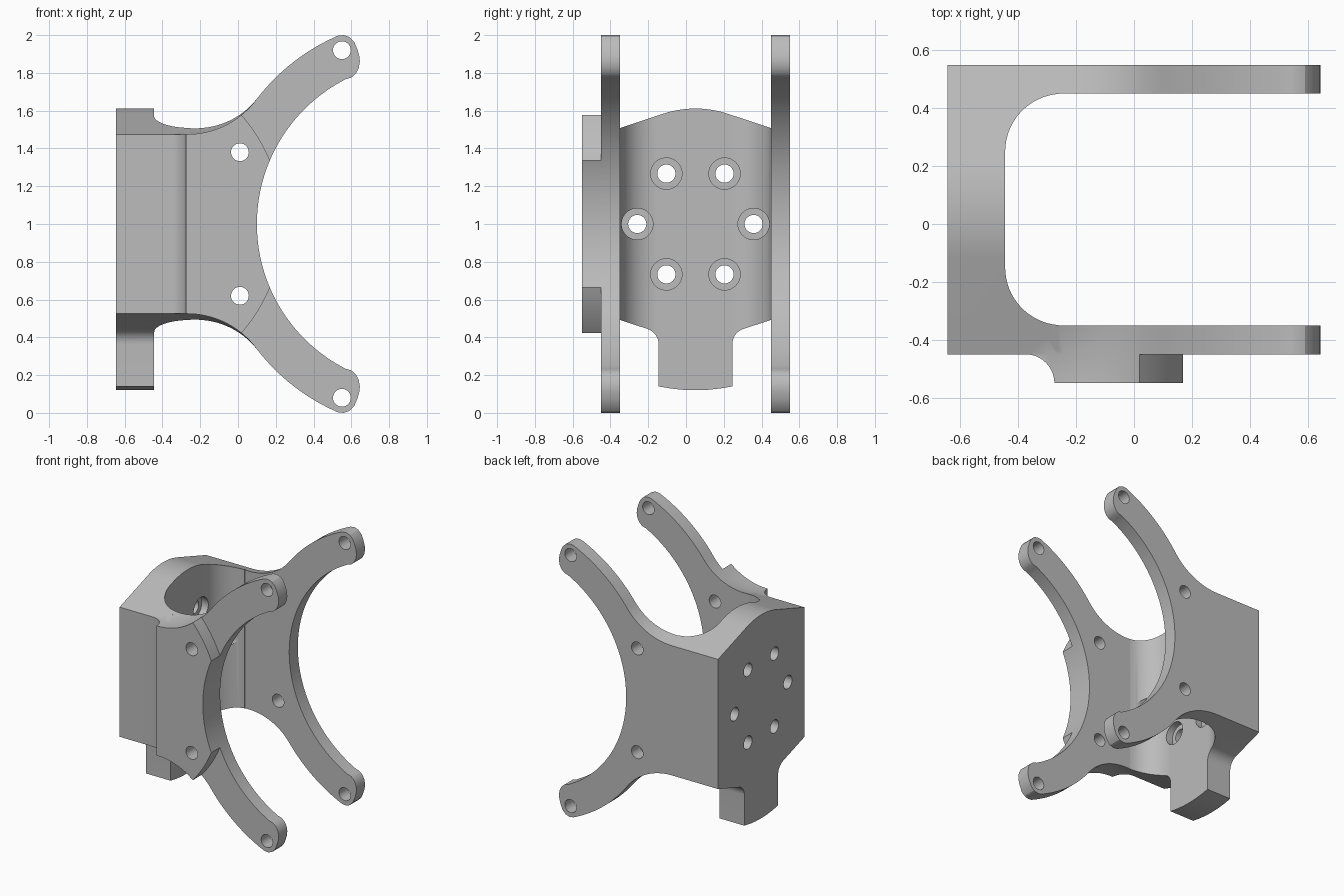
import bpy, bmesh, math
from mathutils import Vector

cube = bpy.data.objects.get("Cube")
if cube:
    bpy.data.objects.remove(cube, do_unlink=True)

grey = bpy.data.materials.new("plain grey")
grey.use_nodes = True
colour = (0.5, 0.5, 0.5, 1)
grey.diffuse_color = colour
grey.node_tree.nodes["Principled BSDF"].inputs["Base Color"].default_value = colour

MID = 0.05        # y of the bracket's plane of symmetry
BACK = -0.645     # outer face of the wall
EDGE = 1.475      # top of the outer side faces
SLOPE = 0.33      # roof slope of the wall


def arc(cx, cy, r, start, end, n=16):
    return [(cx + r * math.cos(math.radians(start + (end - start) * i / n)),
             cy + r * math.sin(math.radians(start + (end - start) * i / n)))
            for i in range(n + 1)]


def loft(name, ring_a, ring_b):
    """Closed solid between two matching rings of 3D points."""
    bm = bmesh.new()
    a = [bm.verts.new(p) for p in ring_a]
    b = [bm.verts.new(p) for p in ring_b]
    bm.faces.new(a)
    bm.faces.new(b[::-1])
    for i in range(len(a)):
        j = (i + 1) % len(a)
        bm.faces.new((a[i], b[i], b[j], a[j]))
    bmesh.ops.recalc_face_normals(bm, faces=bm.faces)
    mesh = bpy.data.meshes.new(name)
    bm.to_mesh(mesh)
    bm.free()
    obj = bpy.data.objects.new(name, mesh)
    bpy.context.collection.objects.link(obj)
    mesh.materials.append(grey)
    return obj


def prism(name, pts, axis, lo, hi):
    def ring(d):
        return [Vector(p[:axis] + (d,) + p[axis:]) for p in pts]
    return loft(name, ring(lo), ring(hi))


def combine(target, tool, operation):
    mod = target.modifiers.new("combine", 'BOOLEAN')
    mod.operation = operation
    mod.solver = 'EXACT'
    mod.object = tool
    bpy.context.view_layer.objects.active = target
    bpy.ops.object.modifier_apply(modifier=mod.name)
    bpy.data.objects.remove(tool, do_unlink=True)


def side_outline(x0, lift):
    """Forked arm outline in x and z; lift raises the rear part along the roof slope."""
    join_x, join_z, x1 = 0.1, 1.663, -0.27
    rise, run = join_z - EDGE, join_x - x1
    r = (run ** 2 + rise ** 2) / (2 * rise)
    sweep = math.degrees(math.asin(run / r))
    hollow = arc(x1, EDGE + r, r, -90, -90 + sweep)
    upper = [(x0, EDGE + lift)]
    upper += [(x, z + lift * (join_x - x) / run) for x, z in hollow]
    # outer edge, rounded tip and big inner arc, all about one centre
    cx, outer, inner = 0.96, 1.086, 0.86
    a0 = math.degrees(math.atan2(join_z - 1, join_x - cx))
    upper += arc(cx, 1, outer, a0, 113.4)[1:]
    upper += [(0.56, 2.0), (0.59, 1.99), (0.615, 1.965), (0.632, 1.925), (0.642, 1.89),
              (0.645, 1.86), (0.639, 1.825), (0.623, 1.795), (0.6, 1.775)]
    upper += arc(cx, 1, inner, 117, 180, 28)
    return upper + [(x, 2 - z) for x, z in upper[-2::-1]]


# U-shaped wall with rounded inside corners
front = -0.26
u_shape = [(front, -0.45), (BACK, -0.45), (BACK, 0.55), (front, 0.55), (front, 0.45)]
u_shape += arc(-0.245, 0.25, 0.2, 94.3, 180)
u_shape += arc(-0.245, -0.15, 0.2, 180, 265.7)
u_shape += [(front, -0.35)]
bracket = prism("bracket", u_shape, 2, 0.05, 1.95)

# Gabled top and narrow tail of the wall, half outline mirrored about MID
crown = 0.17
r = crown / math.sin(math.atan(SLOPE))
tilt = math.degrees(math.atan(SLOPE))
crown_z = EDGE + SLOPE * (0.5 - crown)
half = arc(0, crown_z - r * math.cos(math.radians(tilt)), r, 90, 90 - tilt, 10)
half += [(0.5, EDGE), (0.5, 2 - EDGE)]
tail, fillet = 0.195, 0.085
fx = tail + fillet
fz = 2 - EDGE - SLOPE * (0.5 - fx) - fillet - 0.004
half += arc(fx, fz, fillet, 90 + tilt, 180, 10)
half += [(tail, 0.14), (0.13, 0.129), (0.065, 0.122), (0, 0.12)]
wall_shape = [(MID + y, z) for y, z in half]
wall_shape += [(MID - y, z) for y, z in half[-2:0:-1]]
combine(bracket, prism("wall_shape", wall_shape, 0, -1, 1), 'INTERSECT')

# Forked side arms
low, high = side_outline(-0.3, 0), side_outline(-0.3, 0.1 * SLOPE)
for side in (-1, 1):
    rings = [[(x, MID + side * d, z) for x, z in pts] for pts, d in ((low, 0.5), (high, 0.4))]
    combine(bracket, loft("side_arm", *rings), 'UNION')

# Raised pad on the front arm, with a hollow rear edge and a round front edge
pad_shape = arc(-0.375, -0.55, 0.1, 90, 0, 14) + [(0.3, -0.55), (0.3, -0.43), (-0.375, -0.43)]
pad = prism("pad", pad_shape, 2, 0.1, 1.9)
combine(pad, prism("pad_outline", side_outline(BACK, 0), 1, -1, 0), 'INTERSECT')
combine(pad, prism("pad_round", arc(-0.64, 1, 0.876, 0, 357, 119), 1, -1.1, 0.1), 'INTERSECT')
combine(bracket, pad, 'UNION')


# Holes through both arms
def circle(a, b, r):
    return arc(a, b, r, 0, 352.5, 47)


for x, z in ((0.01, 0.38), (0.55, 0.92)):
    for s in (-1, 1):
        combine(bracket, prism("arm_hole", circle(x, 1 + s * z, 0.047), 1, -1, 1), 'DIFFERENCE')

# Ring of counterbored holes in the wall
for i in range(6):
    a = math.radians(60 * i)
    y, z = MID + 0.308 * math.cos(a), 1 + 0.308 * math.sin(a)
    combine(bracket, prism("wall_hole", circle(y, z, 0.048), 0, -1, -0.2), 'DIFFERENCE')
    combine(bracket, prism("counterbore", circle(y, z, 0.083), 0, -0.495, -0.2), 'DIFFERENCE')

# Smooth the curved faces and keep the edges sharp
for obj in bpy.context.selected_objects:
    obj.select_set(False)
bracket.select_set(True)
bpy.context.view_layer.objects.active = bracket
bpy.ops.object.shade_smooth_by_angle(angle=math.radians(25))
